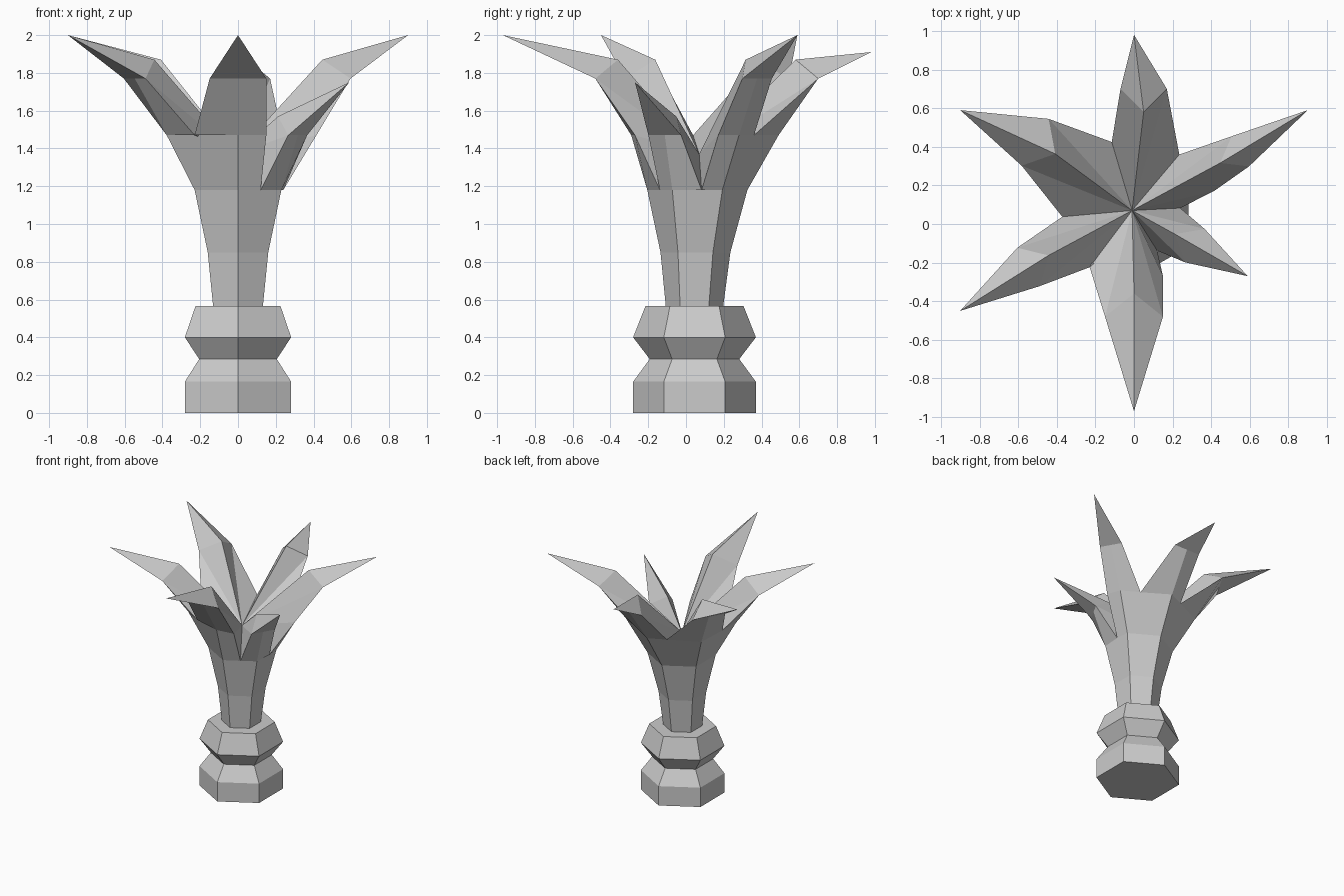
import bpy, bmesh
from math import sin, cos, radians
from mathutils import Vector

cube = bpy.data.objects.get("Cube")
if cube:
    bpy.data.objects.remove(cube, do_unlink=True)

grey = bpy.data.materials.new("light_grey")
grey.use_nodes = True
colour = (0.6, 0.6, 0.6, 1)
grey.diffuse_color = colour
grey.node_tree.nodes["Principled BSDF"].inputs["Base Color"].default_value = colour

POT_Y, CROWN_Y = 0.045, 0.07


def polar(angle, radius, z, side=0, centre=CROWN_Y):
    """Point at a radius along a direction, shifted sideways."""
    a = radians(angle)
    return Vector((radius * cos(a) - side * sin(a),
                   centre + radius * sin(a) + side * cos(a), z))


def finish(name, bm):
    bmesh.ops.remove_doubles(bm, verts=bm.verts, dist=0.0005)
    bmesh.ops.recalc_face_normals(bm, faces=bm.faces)
    mesh = bpy.data.meshes.new(name)
    bm.to_mesh(mesh)
    bm.free()
    mesh.materials.append(grey)
    obj = bpy.data.objects.new(name, mesh)
    bpy.context.collection.objects.link(obj)


def face(bm, *points):
    bm.faces.new([bm.verts.new(p) for p in points])


# Six-sided turned pot
bm = bmesh.new()
profile = [(0.325, 0), (0.325, 0.165), (0.237, 0.285), (0.325, 0.4), (0.26, 0.565)]
rings = [[polar(30 + 60 * k, r, z, 0, POT_Y) for k in range(6)] for r, z in profile]
for low, high in zip(rings, rings[1:]):
    for k in range(6):
        face(bm, low[k - 1], low[k], high[k], high[k - 1])
face(bm, *rings[0])
face(bm, *rings[-1])
finish("pot", bm)

# Leaf settings: tip radius, tip height, widest radius, keel radius, half width, shift
leaves = [
    (1.04, 2.0, 0.63, 0.43, 0.09, -0.01),
    (0.91, 1.91, 0.63, 0.42, 0.12, -0.05),
    (1.04, 2.0, 0.62, 0.43, 0.14, -0.05),
    (1.04, 2.0, 0.62, 0.43, 0.115, -0.02),
    (1.04, 2.0, 0.55, 0.36, 0.15, 0),
    (0.68, 1.75, 0.365, 0.365, 0.1, 0),
]
SMALL = 5
LOW_FORK, HIGH_FORK, WIDE = 1.18, 1.47, 1.77
fork_angles = [3, 51, 108, 185, 232, 300]
deep = [k in (0, SMALL) for k in range(6)]
forks = [polar(a, 0.24 if d else 0.373, LOW_FORK if d else HIGH_FORK)
         for a, d in zip(fork_angles, deep)]
heart = Vector((-0.01, CROWN_Y, 1.37))


def keel_points(k):
    """Outer edge of one leaf, from the pot up to its fork heights."""
    a, (_, _, wide, keel, half, shift) = 30 + 60 * k, leaves[k]
    return [polar(a, 0.152, 0.565, 0, POT_Y), polar(a, 0.185, 0.85, 0, 0.05),
            polar(a, 0.265, LOW_FORK, 0, 0.06),
            polar(a, keel, HIGH_FORK, shift / 2)]


keels = [keel_points(k) for k in range(6)]

# Stem: walls between neighbouring keels up to each fork
bm = bmesh.new()
for k in range(6):
    left, right = keels[k], keels[k - 1]
    top = 2 if deep[k] else 3
    for i in range(top):
        points = [right[i], left[i], left[i + 1], right[i + 1]]
        if i + 1 == top:
            points.insert(3, forks[k])
        face(bm, *points)
finish("stem", bm)

# Leaves: folded blades with a raised inner rib
for k, (tip_r, tip_z, wide, keel, half, shift) in enumerate(leaves):
    bm = bmesh.new()
    a = 30 + 60 * k
    wide_z = HIGH_FORK if k == SMALL else WIDE
    tip = polar(a, tip_r, tip_z)
    rib = polar(a, wide - 0.12, wide_z + 0.1, shift)
    belly = keels[k][3] if k == SMALL else polar(a, wide, wide_z, shift)
    for sign, gap in ((-1, k), (1, (k + 1) % 6)):
        edge = polar(a, wide, wide_z, shift + sign * half)
        root = forks[gap]
        if deep[gap] and k != SMALL:
            # Lower blade beside a deep fork
            mid = polar(a, keel - 0.02, HIGH_FORK, shift + sign * max(half, 0.11))
            face(bm, keels[k][2], root, mid, keels[k][3])
            face(bm, heart, root, mid)
            root = mid
        start = keels[k][2] if k == SMALL else keels[k][3]
        face(bm, start, root, edge, belly)
        face(bm, belly, edge, tip)
        face(bm, heart, root, edge)
        face(bm, heart, edge, rib)
        face(bm, rib, edge, tip)
    finish("leaf_%d" % (k + 1), bm)
